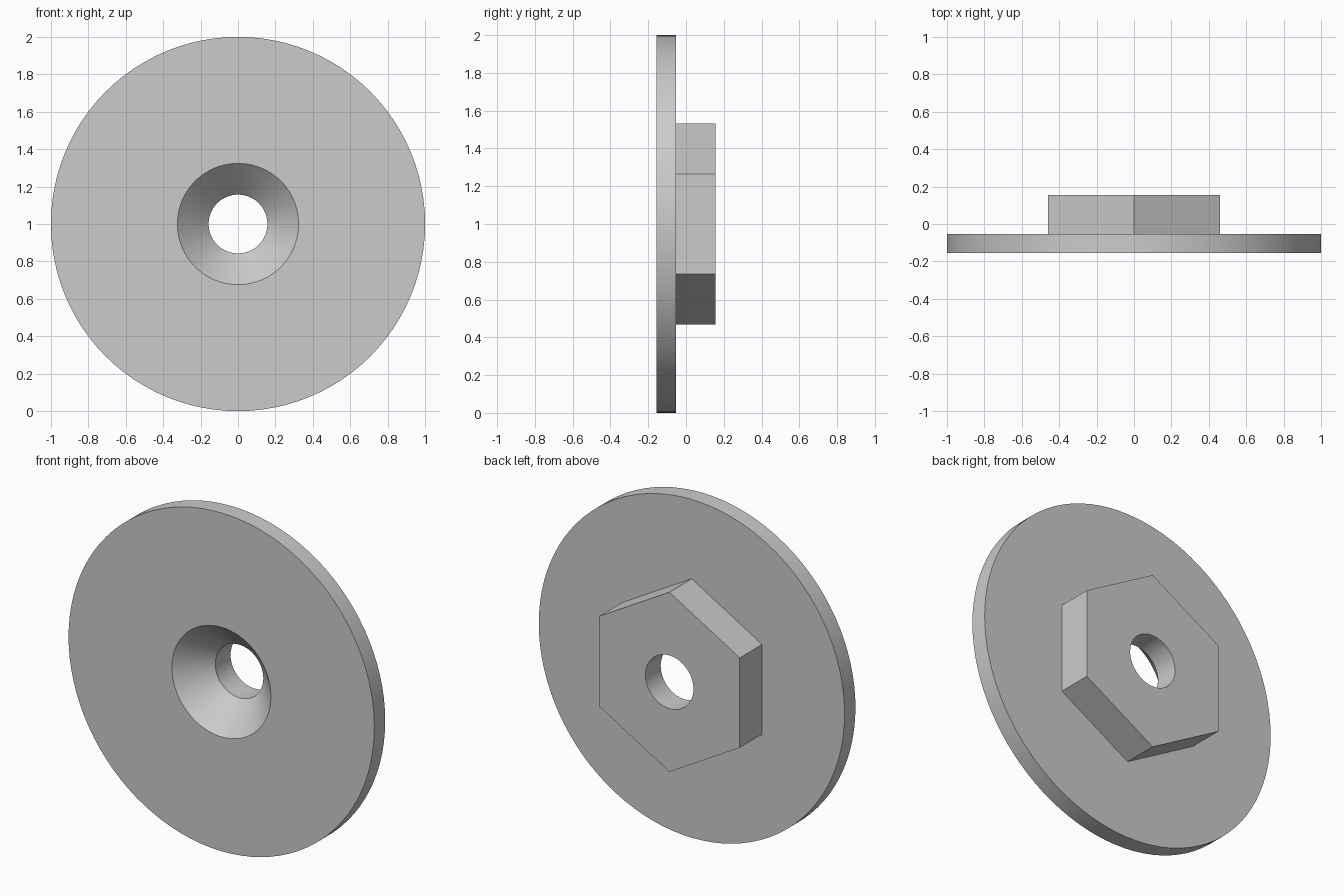
import bpy, bmesh
from math import cos, sin, radians

SIDES = 96
STEP = 360 / SIDES
FRONT, SHOULDER, BACK = -0.155, -0.053, 0.155   # depths along y
RIM, BORE = 0.324, 0.157                        # countersink and hole radii
HEX_FLAT = 0.46                                 # centre to flat of the hexagon

if "Cube" in bpy.data.objects:
    bpy.data.objects.remove(bpy.data.objects["Cube"])

grey = bpy.data.materials.new("light_grey")
grey.use_nodes = True
colour = (0.6, 0.6, 0.6, 1)
grey.diffuse_color = colour
grey.node_tree.nodes["Principled BSDF"].inputs["Base Color"].default_value = colour


def hexagon(angle):
    """Radius of a hexagon with its points at top and bottom."""
    return HEX_FLAT / cos(radians((angle + 30) % 60 - 30))


def ring_part(name, profile):
    """Sweep a closed (radius, y) profile around the y axis."""
    bm = bmesh.new()
    rows = []
    for i in range(SIDES):
        a = i * STEP
        row = []
        for radius, y in profile:
            r = radius(a) if callable(radius) else radius
            row.append(bm.verts.new((r * cos(radians(a)), y, r * sin(radians(a)))))
        rows.append(row)
    n = len(profile)
    for i, row in enumerate(rows):
        following = rows[(i + 1) % SIDES]
        for j in range(n):
            k = (j + 1) % n
            bm.faces.new((row[j], row[k], following[k], following[j]))
    bmesh.ops.recalc_face_normals(bm, faces=bm.faces)
    mesh = bpy.data.meshes.new(name)
    bm.to_mesh(mesh)
    bm.free()
    mesh.materials.append(grey)
    obj = bpy.data.objects.new(name, mesh)
    obj.location.z = 1
    bpy.context.collection.objects.link(obj)
    bpy.ops.object.select_all(action='DESELECT')
    obj.select_set(True)
    bpy.context.view_layer.objects.active = obj
    bpy.ops.object.shade_smooth_by_angle(angle=radians(30))
    return obj


# The countersink is a 45 degree cone that runs through the flange into the boss
seam = RIM - (SHOULDER - FRONT)
cone_end = FRONT + RIM - BORE

# Round flange with the wide part of the countersink
ring_part("flange", [(RIM, FRONT), (1, FRONT), (1, SHOULDER), (seam, SHOULDER)])

# Hexagonal boss with the end of the countersink and the straight bore
ring_part("hex_boss", [(seam, SHOULDER), (hexagon, SHOULDER), (hexagon, BACK),
                       (BORE, BACK), (BORE, cone_end)])
